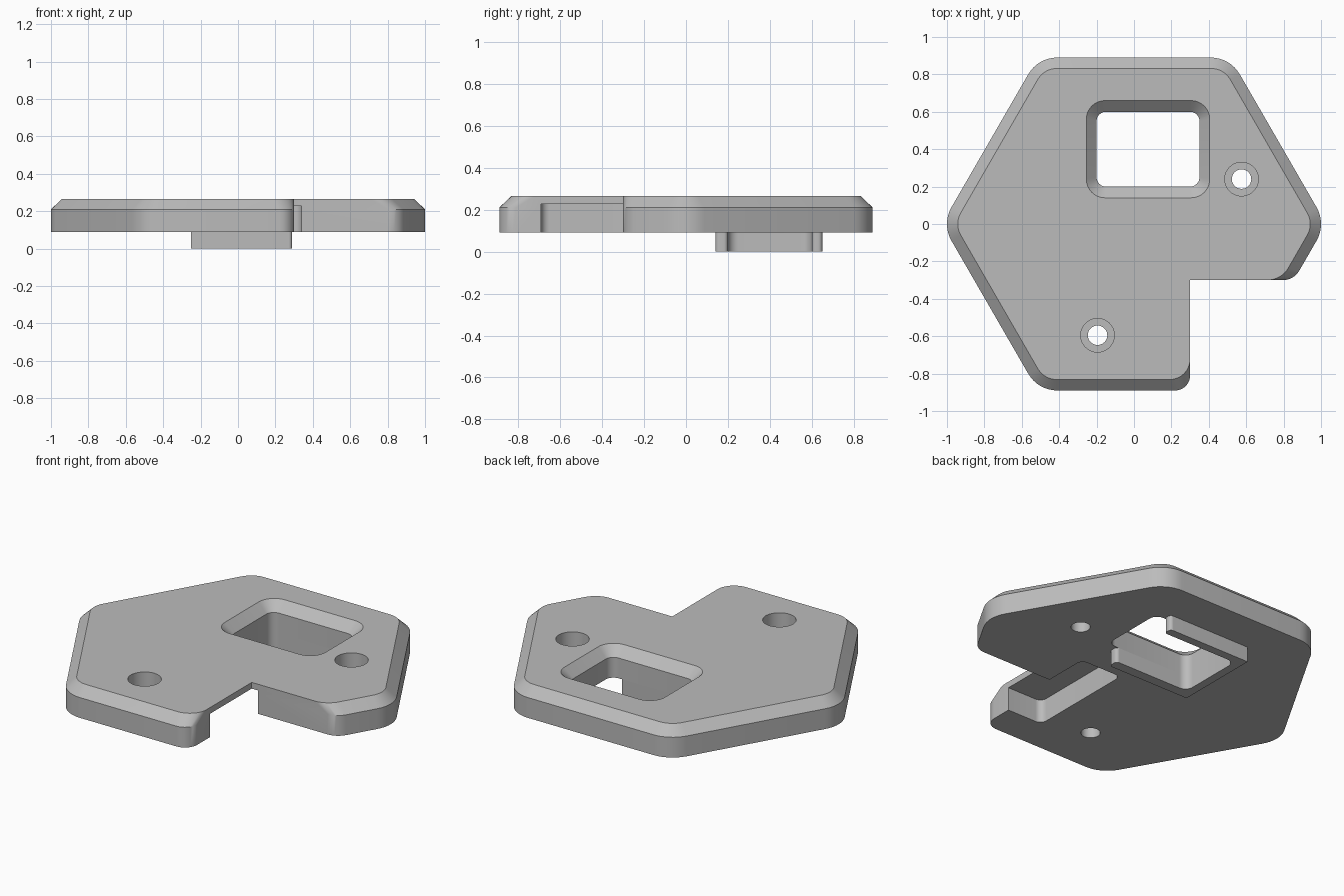
import bpy, bmesh, math
from mathutils import Vector

cube = bpy.data.objects.get("Cube")
if cube:
    bpy.data.objects.remove(cube, do_unlink=True)

grey = bpy.data.materials.new("plain grey")
grey.use_nodes = True
COLOUR = (0.5, 0.5, 0.5, 1)
grey.diffuse_color = COLOUR
grey.node_tree.nodes["Principled BSDF"].inputs["Base Color"].default_value = COLOUR

BASE, SHOULDER, TOP = 0.09, 0.21, 0.265


def rounded(corners, steps=8):
    """Polygon from (x, y, radius) corners, each replaced by a tangent arc."""
    out = []
    for i, (x, y, r) in enumerate(corners):
        p = Vector((x, y))
        if r == 0:
            out.append(p)
            continue
        a = (Vector(corners[i - 1][:2]) - p).normalized()
        b = (Vector(corners[(i + 1) % len(corners)][:2]) - p).normalized()
        half = a.angle(b) / 2
        centre = p + (a + b).normalized() * (r / math.sin(half))
        start = p + a * (r / math.tan(half)) - centre
        end = p + b * (r / math.tan(half)) - centre
        turn = start.angle_signed(end)
        for k in range(steps + 1):
            t = -turn * k / steps
            c, s = math.cos(t), math.sin(t)
            out.append(centre + Vector((start.x * c - start.y * s,
                                        start.x * s + start.y * c)))
    return out


def box(x0, x1, y0, y1, r):
    return rounded([(x0, y0, r), (x1, y0, r), (x1, y1, r), (x0, y1, r)])


def circle(x, y, r, n=40):
    return [Vector((x + r * math.cos(2 * math.pi * k / n),
                    y + r * math.sin(2 * math.pi * k / n))) for k in range(n)]


def loft(name, rings):
    """Closed solid through stacked (outline, height) rings."""
    bm = bmesh.new()
    loops = [[bm.verts.new((p.x, p.y, z)) for p in pts] for pts, z in rings]
    for lo, hi in zip(loops, loops[1:]):
        for i in range(len(lo)):
            j = (i + 1) % len(lo)
            bm.faces.new((lo[i], lo[j], hi[j], hi[i]))
    bm.faces.new(loops[0][::-1])
    bm.faces.new(loops[-1])
    bmesh.ops.recalc_face_normals(bm, faces=bm.faces)
    mesh = bpy.data.meshes.new(name)
    bm.to_mesh(mesh)
    bm.free()
    mesh.materials.append(grey)
    ob = bpy.data.objects.new(name, mesh)
    bpy.context.collection.objects.link(ob)
    return ob


def activate(ob):
    bpy.ops.object.select_all(action="DESELECT")
    ob.select_set(True)
    bpy.context.view_layer.objects.active = ob


def cut(ob, cutter):
    cutter.hide_render = True
    mod = ob.modifiers.new("cut", "BOOLEAN")
    mod.operation, mod.solver, mod.object = "DIFFERENCE", "EXACT", cutter
    activate(ob)
    bpy.ops.object.modifier_apply(modifier=mod.name)
    bpy.data.objects.remove(cutter, do_unlink=True)


def outline(inset, r, r_front, r_side):
    """Hexagon with its front left corner notched away."""
    h = 0.89 - inset
    apex = h / math.cos(math.pi / 6)
    notch = 0.3
    side_x = apex - notch / math.sqrt(3)
    return rounded([(-apex / 2, -h, r), (notch, -h, r_front), (notch, -notch, 0),
                    (side_x, -notch, r_side), (apex, 0, r), (apex / 2, h, r),
                    (-apex / 2, h, r), (-apex, 0, r)])


# Main plate with a chamfered upper edge
lower = outline(0, 0.18, 0.08, 0.1)
plate = loft("plate", [(lower, BASE), (lower, SHOULDER),
                       (outline(0.058, 0.12, 0.11, 0.13), TOP)])

# Window, flared at the top
inner = box(-0.2, 0.35, 0.2, 0.6, 0.05)
flare = box(-0.255, 0.405, 0.14, 0.66, 0.1)
cut(plate, loft("window_cutter", [(inner, 0), (inner, SHOULDER),
                                  (flare, TOP), (flare, 0.4)]))

# Counterbored screw holes
for x, y in ((0.575, 0.24), (-0.195, -0.595)):
    small, wide = circle(x, y, 0.052), circle(x, y, 0.09)
    cut(plate, loft("hole_cutter", [(small, 0), (small, 0.15),
                                    (wide, 0.15), (wide, 0.4)]))

# Pocket in the underside beside the notch
pocket = box(0.07, 0.34, -0.69, -0.03, 0.04)
cut(plate, loft("pocket_cutter", [(pocket, 0), (pocket, 0.228)]))

# U-shaped rim under the window, open towards the left
e = 0.02
rim_shape = rounded([(-0.25, 0.14, 0), (0.29, 0.14, e), (0.29, 0.2, e),
                     (-0.2, 0.2, 0.05), (-0.2, 0.6, 0.05), (0.29, 0.6, e),
                     (0.29, 0.65, e), (-0.25, 0.65, 0)])
rim = loft("window_rim", [(rim_shape, 0), (rim_shape, BASE)])

for ob in (plate, rim):
    activate(ob)
    bpy.ops.object.shade_smooth_by_angle(angle=math.radians(30))
